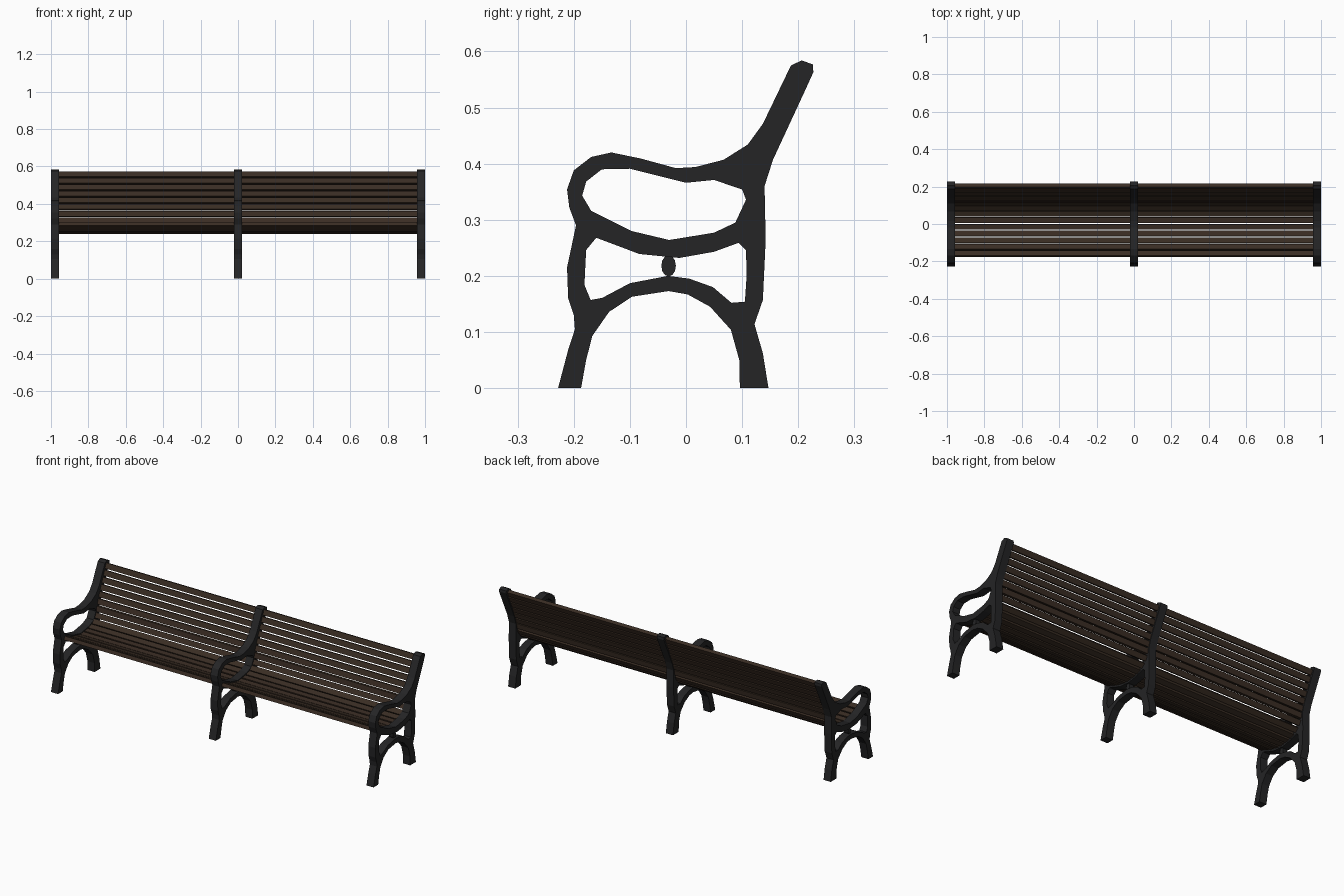
import bpy, bmesh, math
from mathutils import Vector, Matrix

cube = bpy.data.objects.get("Cube")
if cube:
    bpy.data.objects.remove(cube, do_unlink=True)


def material(name, rgb):
    m = bpy.data.materials.new(name)
    m.use_nodes = True
    m.diffuse_color = (*rgb, 1)
    m.node_tree.nodes["Principled BSDF"].inputs["Base Color"].default_value = (*rgb, 1)
    return m


iron = material("black cast iron", (0.018, 0.018, 0.019))
wood = material("dark brown wood", (0.042, 0.026, 0.017))


def add_object(name, mesh, mat):
    mesh.materials.clear()
    mesh.materials.append(mat)
    ob = bpy.data.objects.new(name, mesh)
    bpy.context.collection.objects.link(ob)
    return ob


# Side frame outline and its two openings, as (y, z)
outline = [(-.228, 0), (-.21, .068), (-.198, .105), (-.2, .13), (-.21, .16), (-.212, .215),
           (-.196, .29), (-.208, .322), (-.212, .354), (-.2, .388), (-.169, .412),
           (-.133, .42), (-.08, .409), (-.018, .392), (.017, .394), (.067, .407),
           (.11, .434), (.137, .471), (.187, .575), (.206, .584), (.226, .577),
           (.227, .563), (.212, .53), (.155, .407), (.14, .36), (.142, .264),
           (.137, .157), (.122, .114), (.137, .062), (.147, 0), (.096, 0), (.095, .05),
           (.08, .104), (.043, .145), (.003, .167), (-.031, .173), (-.096, .163),
           (-.137, .136), (-.167, .093), (-.178, .05), (-.187, 0)]
arm_opening = [(-.185, .343), (-.178, .368), (-.15, .39), (-.1, .391), (0, .366), (.05, .371),
               (.1, .354), (.107, .336), (.088, .295), (.05, .277), (-.03, .264),
               (-.097, .28), (-.169, .316)]
leg_opening = [(-.178, .246), (-.16, .268), (-.083, .239), (-.012, .232), (.05, .243),
               (.094, .259), (.107, .246), (.108, .2), (.105, .154), (.081, .152),
               (.048, .18), (.006, .195), (-.032, .2), (-.1, .187), (-.149, .161),
               (-.17, .157), (-.181, .184)]
WIDTH = .044


def frame_mesh():
    curve = bpy.data.curves.new("frame_profile", 'CURVE')
    curve.dimensions = '2D'
    curve.fill_mode = 'BOTH'
    curve.extrude = WIDTH / 2
    for loop in (outline, arm_opening, leg_opening):
        s = curve.splines.new('POLY')
        s.points.add(len(loop) - 1)
        for p, (y, z) in zip(s.points, loop):
            p.co = (y, z, 0, 1)
        s.use_cyclic_u = True
    helper = bpy.data.objects.new("frame_profile", curve)
    bpy.context.collection.objects.link(helper)
    mesh = bpy.data.meshes.new_from_object(helper)
    bpy.data.objects.remove(helper, do_unlink=True)
    # Stand the profile upright, then add the oval bead under the seat rail
    bm = bmesh.new()
    bm.from_mesh(mesh)
    bmesh.ops.transform(bm, verts=bm.verts,
                        matrix=Matrix(((0, 0, 1, 0), (1, 0, 0, 0), (0, 1, 0, 0), (0, 0, 0, 1))))
    bmesh.ops.remove_doubles(bm, verts=bm.verts, dist=1e-5)
    bead = (Matrix.Translation((0, -.031, .218)) @ Matrix.Diagonal((1, .013, .019, 1))
            @ Matrix.Rotation(math.pi / 2, 4, 'Y'))
    bmesh.ops.create_cone(bm, cap_ends=True, segments=12, radius1=1, radius2=1,
                          depth=WIDTH * .6, matrix=bead)
    bmesh.ops.recalc_face_normals(bm, faces=bm.faces)
    for f in bm.faces:
        f.smooth = False
    bm.to_mesh(mesh)
    bm.free()
    return mesh


frame = frame_mesh()
for name, x in (("right_frame", -.978), ("middle_frame", 0), ("left_frame", .978)):
    add_object(name, frame, iron).location.x = x

# Slats follow the seat rail and then the back post
path = [Vector(p) for p in ((-.172, .293), (-.1, .264), (-.03, .25), (.04, .258), (.088, .277),
                            (.117, .312), (.125, .36), (.148, .425), (.208, .569))]
SLATS, GAP, THICK = 16, .008, .02
lengths = [(b - a).length for a, b in zip(path, path[1:])]
pitch = (sum(lengths) + GAP) / SLATS


def along(d):
    for a, b, length in zip(path, path[1:], lengths):
        if d <= length:
            return a.lerp(b, d / length)
        d -= length
    return path[-1]


for i in range(SLATS):
    a, b = along(i * pitch), along((i + 1) * pitch - GAP)
    mid, run = (a + b) / 2, b - a
    bm = bmesh.new()
    place = (Matrix.Translation((0, mid.x, mid.y))
             @ Matrix.Rotation(math.atan2(run.y, run.x), 4, 'X')
             @ Matrix.Diagonal((1.93, run.length, THICK, 1)))
    bmesh.ops.create_cube(bm, size=1, matrix=place)
    mesh = bpy.data.meshes.new("slat")
    bm.to_mesh(mesh)
    bm.free()
    add_object(f"{'seat' if mid.x < .1 else 'back'}_slat_{i + 1}", mesh, wood)
